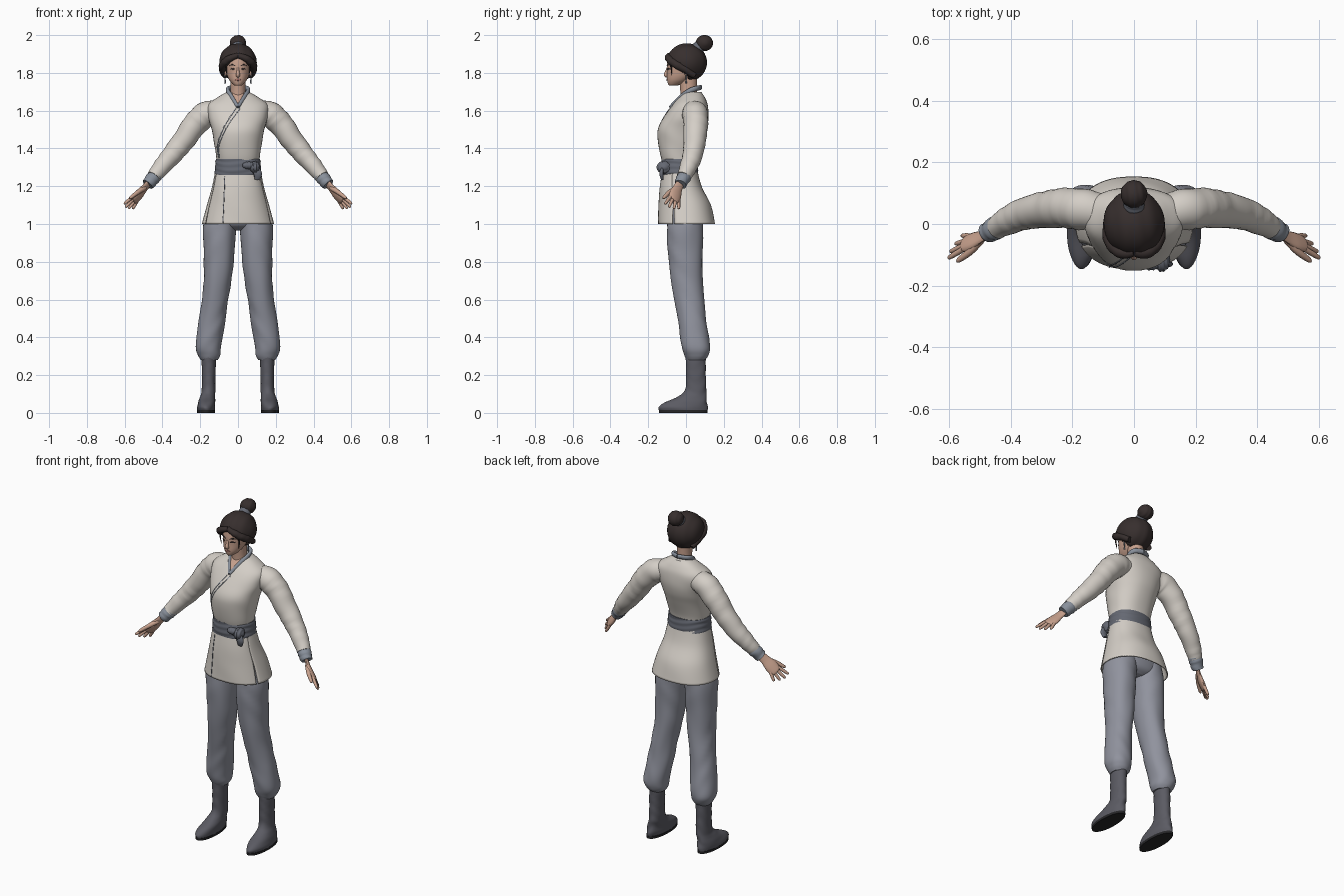
import bpy, bmesh
from math import sin, cos, pi, radians, copysign
from mathutils import Vector
from mathutils.bvhtree import BVHTree

if "Cube" in bpy.data.objects:
    bpy.data.objects.remove(bpy.data.objects["Cube"])


def material(name, *rgb):
    m = bpy.data.materials.new(name)
    m.use_nodes = True
    m.diffuse_color = (*rgb, 1)
    bsdf = m.node_tree.nodes["Principled BSDF"]
    bsdf.inputs["Base Color"].default_value = (*rgb, 1)
    bsdf.inputs["Roughness"].default_value = 0.8
    return m


CLOTH = material("cream cloth", .66, .62, .57)
PANTS = material("grey blue cloth", .28, .29, .34)
TRIM = material("grey trim", .25, .28, .33)
BELT = material("slate sash", .13, .14, .17)
BOOT = material("dark grey leather", .105, .105, .125)
SOLE = material("black sole", .02, .02, .022)
HAIR = material("dark brown hair", .038, .028, .027)
SKIN = material("skin", .58, .36, .27)
LIPS = material("lips", .42, .18, .15)


def smooth_path(rows, steps):
    """Catmull-Rom interpolation of tuples of any length."""
    rows = [rows[0], *rows, rows[-1]]
    out = []
    for a, b, c, d in zip(rows, rows[1:], rows[2:], rows[3:]):
        for i in range(steps):
            t = i / steps
            out.append([q + .5 * t * (r - p + t * (2*p - 5*q + 4*r - s + t * (3*(q - r) + s - p)))
                        for p, q, r, s in zip(a, b, c, d)])
    return out + [list(rows[-1])]


def finish(name, bm, mat, solid=0.0):
    bmesh.ops.recalc_face_normals(bm, faces=bm.faces)
    me = bpy.data.meshes.new(name)
    bm.to_mesh(me)
    me.materials.append(mat)
    me.shade_smooth()
    me.set_sharp_from_angle(angle=radians(50))
    ob = bpy.data.objects.new(name, me)
    bpy.context.collection.objects.link(ob)
    if solid:
        mod = ob.modifiers.new("thickness", "SOLIDIFY")
        mod.thickness, mod.offset = solid, 0
    return BVHTree.FromBMesh(bm)


def skin_rings(name, rings, mat, closed=True, solid=0.0):
    bm = bmesh.new()
    grid = [[bm.verts.new(p) for p in ring] for ring in rings]
    n = len(grid[0])
    for lo, hi in zip(grid, grid[1:]):
        for j in range(n if closed else n - 1):
            k = (j + 1) % n
            bm.faces.new((lo[j], lo[k], hi[k], hi[j]))
    if closed:
        bm.faces.new(grid[0][::-1])
        bm.faces.new(grid[-1])
    return finish(name, bm, mat, solid)


def loft(name, secs, mat, s=1, power=.88, fold=0, freq=70, arc=None, solid=0.0, n=40, steps=6):
    """Stack of ovals; each section is height, centre x, half width, front y, back y."""
    rings = []
    for z, cx, rx, yf, yb in smooth_path(secs, steps):
        a0, a1 = arc(z) if arc else (0, 2 * pi)
        ring = []
        for j in range(n):
            a = a0 + (a1 - a0) * j / (n - 1 if arc else n)
            c, d = cos(a), sin(a)
            f = 1 + fold * sin(freq * z + 2.5 * sin(a * 2 + z * 9))
            ring.append((s * (cx + rx * f * copysign(abs(c) ** power, c)),
                         (yf + yb) / 2 + (yb - yf) / 2 * f * copysign(abs(d) ** power, d), z))
        rings.append(ring)
    return skin_rings(name, rings, mat, not arc, solid)


def tube(name, pts, mat, s=1, side=(0, 1, 0), flat=1.0, fold=0, n=16, steps=6):
    """Round tube through points of x, y, z, radius."""
    path = smooth_path(pts, steps)
    rings = []
    for i, (x, y, z, r) in enumerate(path):
        d = (Vector(path[min(i + 1, len(path) - 1)][:3]) - Vector(path[max(i - 1, 0)][:3])).normalized()
        u = Vector(side)
        u = (u - d * u.dot(d)).normalized()
        v = d.cross(u) * flat
        ring = []
        for j in range(n):
            a = 2 * pi * j / n
            f = r * (1 + fold * sin(i * 1.3 + 2 * sin(a + i * .4)))
            p = Vector((x, y, z)) + (u * cos(a) + v * sin(a)) * f
            ring.append((s * p.x, p.y, p.z))
        rings.append(ring)
    return skin_rings(name, rings, mat)


def ribbon(name, path, tree, mat, lift=.002):
    """Thin strip laid on the front of a surface; points are x, z, half width."""
    rows = smooth_path(path, 8)
    rings = []
    for i, (x, z, w) in enumerate(rows):
        a, b = rows[max(i - 1, 0)], rows[min(i + 1, len(rows) - 1)]
        d = Vector((b[0] - a[0], b[1] - a[1])).normalized()
        ring = []
        for k in (-1, -.5, 0, .5, 1):
            px, pz = x - d.y * w * k, z + d.x * w * k
            hit = tree.ray_cast(Vector((px, -1, pz)), Vector((0, 1, 0)))[0]
            ring.append((px, (hit.y if hit else -.09) - lift, pz))
        rings.append(ring)
    skin_rings(name, rings, mat, False, .002)


def ball(name, centre, radii, mat, groove=0, keep=None, solid=0.0):
    bm = bmesh.new()
    bmesh.ops.create_uvsphere(bm, u_segments=48, v_segments=28, radius=1)
    for v in bm.verts:
        f = 1 + groove * sin(v.co.x * 13 + 2 * v.co.y)
        v.co = Vector(c + r * f * q for c, r, q in zip(centre, radii, v.co))
    if keep:
        bmesh.ops.delete(bm, geom=[v for v in bm.verts if not keep(v.co)], context="VERTS")
    finish(name, bm, mat, solid)


# Tunic body
torso = loft("tunic_body", [
    (1.30, 0, .108, -.115, .052), (1.36, 0, .116, -.135, .06), (1.45, 0, .13, -.15, .09),
    (1.51, 0, .142, -.146, .11), (1.57, 0, .157, -.115, .12), (1.63, 0, .16, -.072, .115),
    (1.67, 0, .11, -.038, .1), (1.70, 0, .058, -.012, .08)], CLOTH, fold=.006, freq=40)

# Tunic skirt in two panels with side slits that open toward the hem
skirt = [(1.0, 0, .188, -.146, .152), (1.10, 0, .162, -.142, .128),
         (1.20, 0, .134, -.136, .08), (1.31, 0, .112, -.118, .052)]
slit = radians(-22)


def gap(z):
    return max(0, 1.17 - z) * .5


front = loft("skirt_front", skirt, CLOTH, arc=lambda z: (-pi - slit + gap(z), slit - gap(z)),
             solid=.006, fold=.006, freq=12)
loft("skirt_back", skirt, CLOTH, arc=lambda z: (slit, pi - slit), solid=.006, fold=.006, freq=12)
ribbon("skirt_overlap_edge", [(-.07, 1.25, .002), (-.075, 1.12, .002), (-.08, 1.005, .002)],
       front, BELT, .005)

# Sash with a side knot
loft("sash", [(1.26, 0, .122, -.13, .062), (1.275, 0, .123, -.133, .064),
              (1.32, 0, .12, -.132, .062), (1.345, 0, .117, -.13, .06)], BELT, fold=.015, freq=210)
ball("sash_knot", (.09, -.117, 1.30), (.027, .038, .032), BELT, .05)
ball("sash_knot_loop", (.055, -.128, 1.31), (.032, .022, .02), BELT, .05)
tube("sash_tail", [(.09, -.125, 1.30, .02), (.105, -.13, 1.265, .022), (.1, -.125, 1.235, .014)],
     BELT, side=(1, 0, 0), flat=.5)

# Wrapped neckline and piping
ribbon("chest_skin", [(0, 1.692, .034), (0, 1.66, .022), (0, 1.62, .002)], torso, SKIN)
for k in (0, .022):
    ribbon("wrap_piping", [(.01 - k, 1.61, .0018), (-.055 - k * .7, 1.52, .0018),
                           (-.10 - k * .4, 1.42, .0018), (-.10, 1.35, .0018)], torso, TRIM)

# Neck and head
loft("neck", [(1.63, 0, .05, -.03, .07), (1.70, 0, .04, -.03, .058), (1.80, 0, .042, -.04, .06)],
     SKIN, power=1)
face = loft("head", [
    (1.732, 0, .016, -.088, -.05), (1.742, 0, .03, -.095, -.02), (1.765, 0, .048, -.1, .02),
    (1.80, 0, .061, -.1, .06), (1.85, 0, .067, -.1, .085), (1.90, 0, .06, -.088, .08),
    (1.93, 0, .03, -.05, .05)], SKIN, power=.95)
tube("nose", [(0, -.094, 1.835, .005), (0, -.102, 1.81, .007), (0, -.106, 1.79, .011),
              (0, -.096, 1.782, .008)], SKIN, side=(1, 0, 0))
ribbon("lips", [(-.018, 1.763, .001), (0, 1.764, .006), (.018, 1.763, .001)], face, LIPS)

# Hair cap, bun and tie
ball("hair_cap", (0, .003, 1.855), (.092, .1, .094), HAIR, .012,
     lambda p: p.z > 1.765 + max(0, .02 - p.y) * .95, .014)
ball("hair_bun", (0, .097, 1.958), (.043, .045, .042), HAIR, .02)
tube("hair_tie", [(0, .045, 1.915, .036), (0, .062, 1.93, .034), (0, .078, 1.943, .032)],
     BELT, side=(1, 0, 0), fold=.03)

for s, side in ((1, "left"), (-1, "right")):
    # Face and hair details
    ribbon(side + "_eye", [(s * .016, 1.818, .001), (s * .028, 1.821, .0045), (s * .041, 1.82, .001)],
           face, HAIR)
    ribbon(side + "_brow", [(s * .013, 1.837, .002), (s * .03, 1.843, .003), (s * .047, 1.838, .001)],
           face, HAIR)
    ball(side + "_ear", (s * .066, .005, 1.81), (.01, .017, .026), SKIN)
    tube(side + "_earring", [(s * .07, .0, 1.79, .004), (s * .068, 0, 1.765, .003),
                             (s * .068, 0, 1.745, .005)], TRIM, n=8)
    tube(side + "_hair_sweep", [(0, -.09, 1.892, .014), (.04, -.094, 1.878, .018),
                                (.074, -.062, 1.85, .021), (.082, -.01, 1.822, .02),
                                (.068, .045, 1.785, .016)], HAIR, s, fold=.06)
    tube(side + "_hair_wisp", [(.06, -.085, 1.86, .006), (.063, -.078, 1.825, .004),
                               (.058, -.075, 1.785, .001)], HAIR, s, n=8)
    tube(side + "_collar", [(0, .076, 1.722, .014), (.045, .056, 1.718, .014), (.054, .018, 1.705, .013),
                            (.034, -.03, 1.672, .012), (0, -.085, 1.618, .009)],
         TRIM, s, side=(0, .4, 1), flat=.7)

    # Sleeve and cuff
    tube(side + "_sleeve", [(.10, .04, 1.595, .058), (.165, .047, 1.583, .067), (.225, .052, 1.53, .065),
                            (.29, .046, 1.44, .059), (.35, .035, 1.365, .053), (.41, .01, 1.295, .045),
                            (.445, -.012, 1.25, .037)], CLOTH, s, fold=.025, n=28)
    tube(side + "_cuff", [(.43, -.002, 1.265, .036), (.452, -.015, 1.24, .037),
                          (.478, -.03, 1.21, .032)], TRIM, s, fold=.05, n=20)

    # Hand with spread fingers
    across, along = Vector((.45, -.8, .36)).normalized(), Vector((.635, -.23, -.735)).normalized()
    tube(side + "_palm", [(.465, -.025, 1.225, .024), (.495, -.043, 1.19, .027), (.525, -.056, 1.155, .036),
                          (.55, -.064, 1.128, .032), (.556, -.066, 1.122, .02)], SKIN, s, across, .42)
    for finger, k, length in (("index", .026, .062), ("middle", .009, .072),
                              ("ring", -.009, .068), ("little", -.026, .055)):
        base = Vector((.543, -.061, 1.136)) + across * k
        path = [(*(base + along * length * t + across * k * t * .7), r)
                for t, r in ((0, .0095), (.5, .009), (.92, .007), (1, .003))]
        tube(side + "_" + finger + "_finger", path, SKIN, s, across, n=10, steps=3)
    tube(side + "_thumb", [(.495, -.05, 1.19, .013), (.53, -.088, 1.168, .012), (.565, -.115, 1.142, .009),
                           (.574, -.122, 1.135, .004)], SKIN, s, across, n=10)

    # Baggy trouser leg gathered over the boot
    loft(side + "_trouser_leg", [
        (.28, .152, .045, .005, .1), (.305, .153, .06, -.008, .118), (.35, .157, .068, -.023, .128),
        (.45, .143, .071, -.037, .113), (.55, .129, .069, -.052, .1), (.70, .108, .073, -.08, .09),
        (.85, .1, .082, -.096, .088), (1.0, .096, .086, -.1, .09), (1.12, .075, .075, -.08, .07)],
        PANTS, s, fold=.018, freq=32, power=.95)

    # Boot and sole
    loft(side + "_boot", [
        (.008, .169, .045, -.138, .11), (.03, .169, .048, -.143, .114), (.055, .166, .045, -.115, .112),
        (.085, .161, .04, -.045, .108), (.12, .156, .036, -.006, .108), (.2, .155, .036, .0, .105),
        (.3, .154, .038, -.002, .105)], BOOT, s, fold=.022, freq=95, power=.95)
    loft(side + "_sole", [(0, .169, .047, -.142, .114), (.014, .169, .048, -.144, .115)],
         SOLE, s, power=.95, steps=2)

# Trouser seat hidden under the skirt
loft("trouser_seat", [(.965, 0, .05, -.03, .05), (1.0, 0, .14, -.085, .085), (1.1, 0, .145, -.095, .09),
                      (1.2, 0, .12, -.1, .06)], PANTS)
